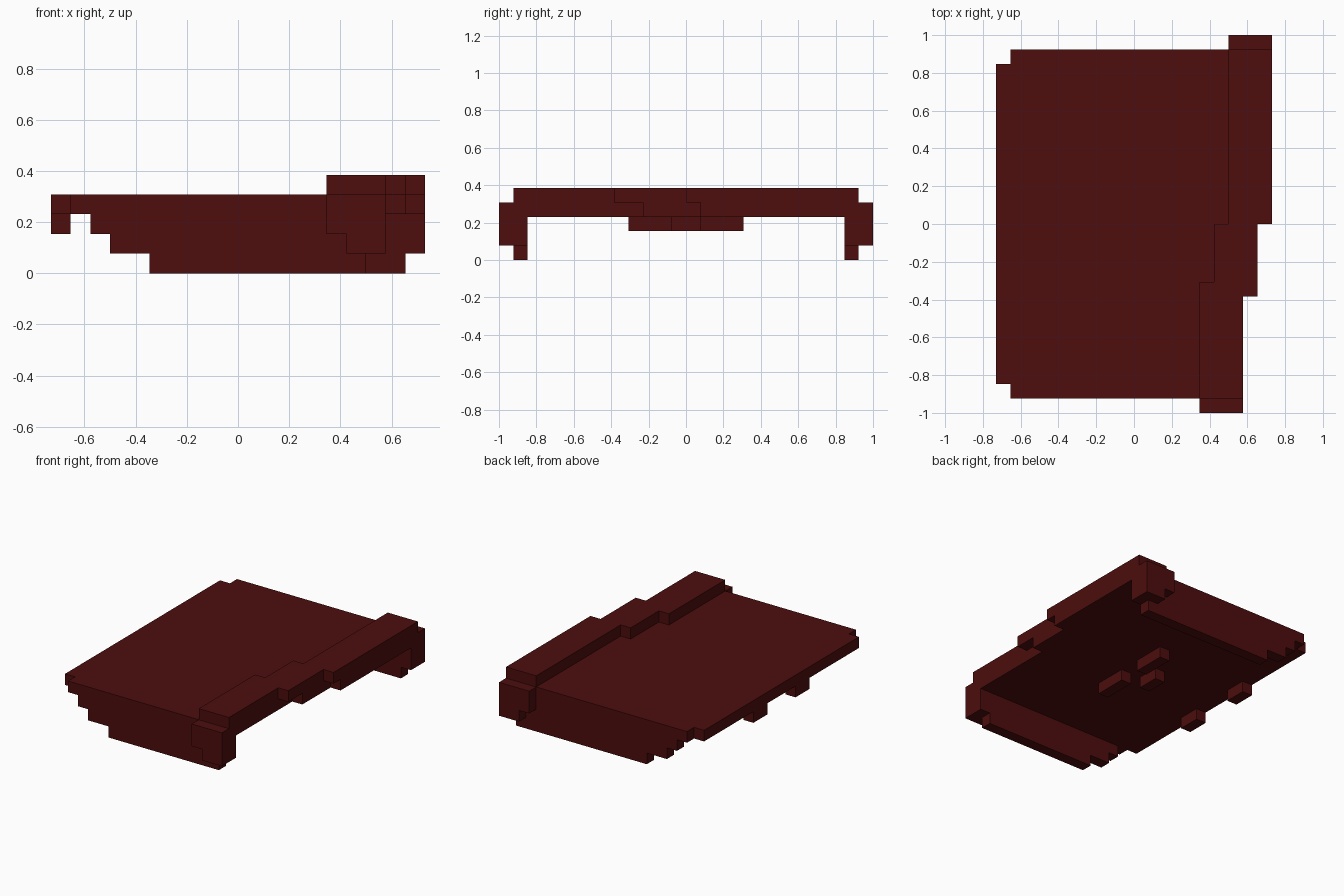
import bpy, bmesh
from mathutils import Vector

if "Cube" in bpy.data.objects:
    bpy.data.objects.remove(bpy.data.objects["Cube"])

U = 2 / 26                      # one block of the grid
NX, NY = 19, 26                 # grid size in plan

red = bpy.data.materials.new("dark red")
red.diffuse_color = (0.075, 0.004, 0.004, 1)
red.use_nodes = True
red.node_tree.nodes["Principled BSDF"].inputs["Base Color"].default_value = red.diffuse_color


def side_panel(j, shift):
    # stepped side skirt, one block thick, hanging below the deck
    return [(5, 16 + shift, j, j + 1, 0, 1),
            (3, 17 + shift, j, j + 1, 1, 2),
            (2, 17 + shift, j, j + 1, 2, 3)]


def end_cap(j, i):
    # notched block on the outside of each end of the ridge
    return [(i, i + 3, j, j + 1, 2, 4), (i + 1, i + 3, j, j + 1, 1, 2)]


# Parts as blocks: x0, x1, y0, y1, z0, z1 in grid units
parts = {
    "deck": [(0, 1, 2, 24, 3, 4), (1, 17, 1, 25, 3, 4),
             (17, 18, 10, 25, 3, 4), (18, 19, 14, 25, 3, 4)],
    "stepped_ridge": [(14, 17, 1, 8, 4, 5), (14, 18, 8, 9, 4, 5),
                      (15, 18, 9, 13, 4, 5), (16, 19, 13, 25, 4, 5)],
    "front_side_panel": side_panel(1, 0),
    "back_side_panel": side_panel(24, 2),
    "front_end_cap": end_cap(0, 14),
    "back_end_cap": end_cap(25, 16),
    "edge_tabs": [(0, 1, 9, 11, 2, 3), (0, 1, 15, 17, 2, 3)],
    "underside_pegs": [(9, 10, 9, 12, 2, 3), (9, 10, 14, 17, 2, 3),
                       (7, 8, 12, 14, 2, 3)],
}


def cells(blocks):
    return {(i, j, k) for x0, x1, y0, y1, z0, z1 in blocks
            for i in range(x0, x1) for j in range(y0, y1) for k in range(z0, z1)}


filled = set().union(*(cells(b) for b in parts.values()))


def build(name, blocks):
    # draw only the faces that touch open air, then merge flat areas
    bm = bmesh.new()
    for c in sorted(cells(blocks)):
        for axis in range(3):
            for s in (-1, 1):
                n = list(c)
                n[axis] += s
                if tuple(n) in filled:
                    continue
                b, d = (axis + 1) % 3, (axis + 2) % 3
                corners = [(0, 0), (1, 0), (1, 1), (0, 1)][::s]
                verts = []
                for p, q in corners:
                    v = Vector(c)
                    v[axis] += (s + 1) // 2
                    v[b] += p
                    v[d] += q
                    verts.append(bm.verts.new((v - Vector((NX / 2, NY / 2, 0))) * U))
                bm.faces.new(verts)
    bmesh.ops.remove_doubles(bm, verts=bm.verts, dist=1e-4)
    bmesh.ops.dissolve_limit(bm, angle_limit=0.01, verts=bm.verts, edges=bm.edges)
    me = bpy.data.meshes.new(name)
    bm.to_mesh(me)
    bm.free()
    me.materials.append(red)
    bpy.context.collection.objects.link(bpy.data.objects.new(name, me))


for name, blocks in parts.items():
    build(name, blocks)
